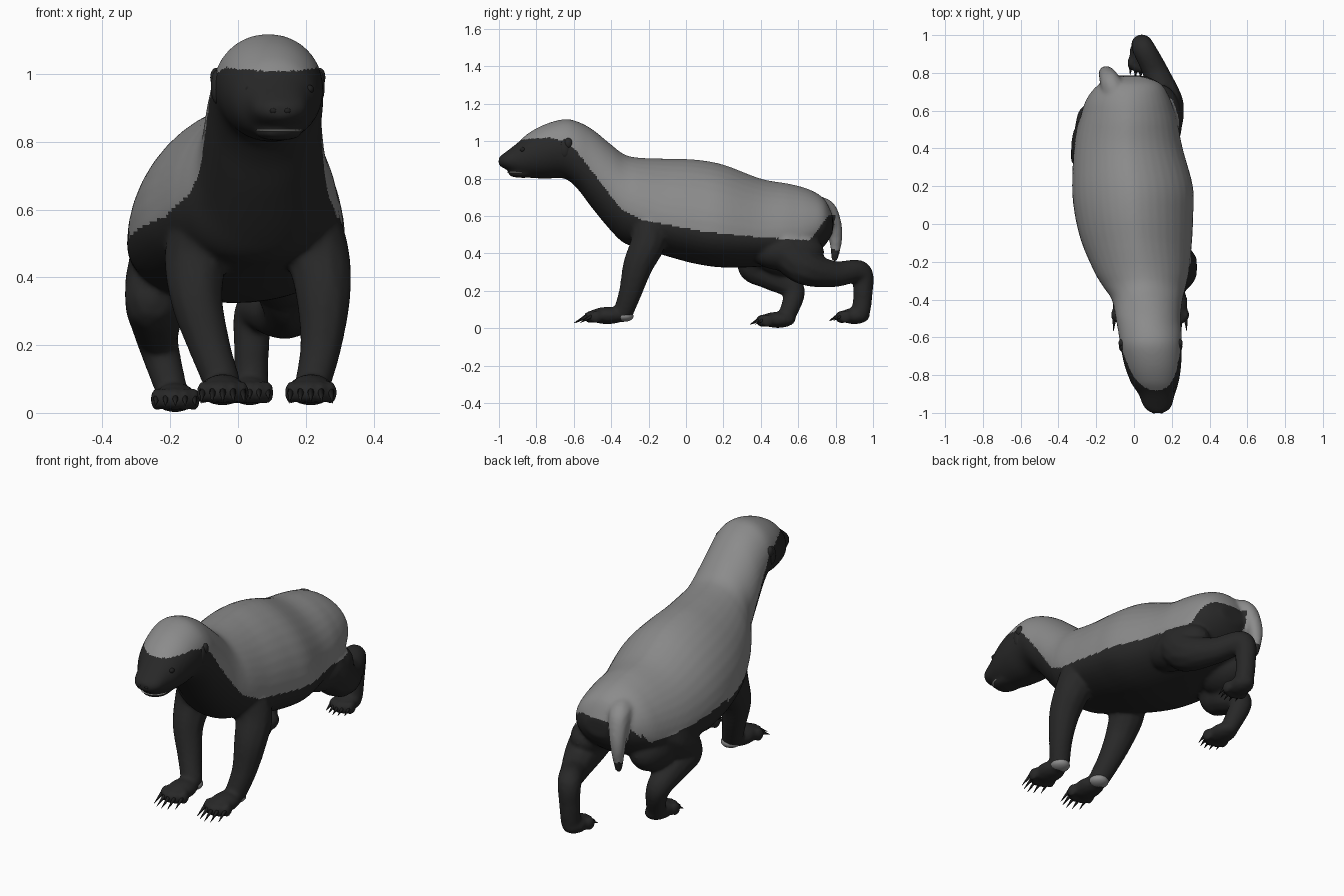
import bpy, bmesh, math
from mathutils import Vector, Matrix

if "Cube" in bpy.data.objects:
    bpy.data.objects.remove(bpy.data.objects["Cube"])


def material(name, v):
    m = bpy.data.materials.new(name)
    m.diffuse_color = (*v, 1)
    m.use_nodes = True
    m.node_tree.nodes["Principled BSDF"].inputs["Base Color"].default_value = m.diffuse_color
    return m


GREY = material("grey mantle", (0.26, 0.26, 0.26))
BLACK = material("black fur", (0.021, 0.021, 0.021))
DARK = material("dark eye and claw", (0.014, 0.014, 0.014))
PALE = material("pale teeth", (0.55, 0.55, 0.53))


def spline(rows, n):
    """Catmull-Rom resampling of rows of numbers."""
    out = []
    for i in range(len(rows) - 1):
        p0, p1 = rows[max(i - 1, 0)], rows[i]
        p2, p3 = rows[i + 1], rows[min(i + 2, len(rows) - 1)]
        for k in range(n):
            t = k / n
            out.append([0.5 * (2 * b + (c - a) * t + (2 * a - 5 * b + 4 * c - d) * t * t
                               + (3 * b - a - 3 * c + d) * t ** 3)
                        for a, b, c, d in zip(p0, p1, p2, p3)])
    return out + [list(rows[-1])]


def lerp_table(table, x):
    for (x0, y0), (x1, y1) in zip(table, table[1:]):
        if x <= x1:
            return y0 + (y1 - y0) * max(0, (x - x0) / (x1 - x0))
    return table[-1][1]


def blob(bm, co, r, sub=2):
    bmesh.ops.create_icosphere(bm, subdivisions=sub, radius=1,
                               matrix=Matrix.Translation(co) @ Matrix.Diagonal((*r, 1)))


def limb(bm, path):
    for x, y, z, r in spline(path, 9):
        blob(bm, (x, y, z), (r, r, r))


def finish(bm, name, mats):
    me = bpy.data.meshes.new(name)
    bmesh.ops.recalc_face_normals(bm, faces=bm.faces)
    bm.to_mesh(me)
    bm.free()
    for m in mats:
        me.materials.append(m)
    me.polygons.foreach_set("use_smooth", [True] * len(me.polygons))
    ob = bpy.data.objects.new(name, me)
    bpy.context.collection.objects.link(ob)
    return ob


# Head, neck and trunk: sections (y, centre x, half width, top z, bottom z)
SECTIONS = [
    (-1.0, .125, .035, .915, .87), (-.97, .125, .072, .938, .853), (-.90, .12, .097, .992, .82),
    (-.84, .11, .126, 1.045, .805), (-.75, .10, .15, 1.092, .80), (-.65, .09, .161, 1.118, .80),
    (-.58, .085, .167, 1.105, .745), (-.50, .075, .172, 1.063, .64), (-.40, .07, .188, .982, .52),
    (-.33, .055, .22, .93, .455), (-.25, .04, .252, .912, .43), (-.10, .015, .292, .907, .385),
    (.05, 0, .314, .902, .345), (.2, -.008, .32, .875, .325), (.4, -.03, .288, .80, .33),
    (.55, -.03, .258, .773, .35), (.66, -.03, .222, .742, .38), (.74, -.02, .165, .69, .44),
    (.785, -.01, .07, .60, .51)]
# Height of the widest point within a section (mid on the head, low on the trunk)
WIDEST = [(-.5, .5), (-.15, .33), (.3, .31), (.6, .34), (.8, .5)]
# Power of the upper half: above 1 slopes the flanks inwards like a roof
SLOPE = [(-.45, .97), (-.1, 1.2), (.5, 1.2), (.75, 1.05)]
bm = bmesh.new()
rings = []
for y, cx, hw, zt, zb in spline(SECTIONS, 5):
    ring = []
    zc = zb + (zt - zb) * lerp_table(WIDEST, y)
    for k in range(40):
        a = 2 * math.pi * k / 40
        c, s = math.cos(a), math.sin(a)
        rise = zt - zc if s > 0 else zc - zb
        p = lerp_table(SLOPE, y) if s > 0 else .95
        ring.append(bm.verts.new((cx + hw * math.copysign(abs(c) ** p, c), y, zc + rise * s)))
    rings.append(ring)
for a, b in zip(rings, rings[1:]):
    for k in range(40):
        bm.faces.new((a[k], a[(k + 1) % 40], b[(k + 1) % 40], b[k]))
bm.faces.new(rings[0])
bm.faces.new(rings[-1][::-1])
bmesh.ops.recalc_face_normals(bm, faces=bm.faces)

# Lower jaw and muzzle
blob(bm, (.12, -.87, .825), (.072, .085, .022))
blob(bm, (.125, -.975, .90), (.045, .03, .028))

# Front legs
limb(bm, [(.18, -.20, .60, .105), (.235, -.20, .47, .097), (.252, -.255, .34, .083),
          (.245, -.295, .2, .064), (.22, -.335, .085, .055)])
limb(bm, [(-.08, -.21, .60, .11), (-.122, -.20, .47, .099), (-.122, -.255, .34, .08),
          (-.085, -.295, .2, .064), (-.045, -.335, .085, .055)])
# Hind legs: left one tucked forward, right one stretched back
limb(bm, [(-.16, .55, .49, .12), (-.215, .45, .43, .115), (-.25, .36, .335, .088),
          (-.243, .46, .28, .08), (-.235, .575, .205, .062), (-.20, .545, .08, .05)])
limb(bm, [(.09, .53, .47, .13), (.145, .55, .41, .115), (.165, .64, .325, .098),
          (.12, .79, .29, .072), (.05, .932, .30, .062), (.04, .945, .18, .054),
          (.04, .935, .09, .052)])
# Thigh masses lying flush on the flanks
blob(bm, (.14, .54, .41), (.115, .2, .105), 3)
blob(bm, (-.18, .52, .40), (.11, .17, .12), 3)

# Tail
limb(bm, [(-.08, .64, .64, .08), (-.12, .74, .635, .06), (-.14, .785, .56, .048),
          (-.15, .80, .47, .036), (-.15, .795, .375, .02)])

# Paws: (x, y, base z, half width, half length, half height, claw length)
PAWS = [(.215, -.42, .02, .07, .11, .048, .065), (-.045, -.42, .02, .07, .11, .048, .065),
        (-.185, .49, .0, .066, .10, .045, .04), (.035, .90, .02, .062, .085, .045, .04)]
claws = bmesh.new()
pads = bmesh.new()
for x, y, z, w, l, h, cl in PAWS:
    blob(bm, (x, y, z + h), (w, l, h))
    for i in range(-2, 3):
        tx = x + i * w * .42
        ty = y - l * (.84 - .07 * i * i)
        blob(bm, (tx, ty, z + .04), (.019, .036, .036))
        # each claw is a slim cone pointing forward and down
        d = Vector((i * .04, -1, -.55)).normalized()
        rot = d.to_track_quat('Z', 'Y').to_matrix().to_4x4()
        pos = Vector((tx, ty - .02, z + .045)) + d * cl / 2
        bmesh.ops.create_cone(claws, segments=8, radius1=.012, radius2=.001, depth=cl + .02,
                              cap_ends=True, matrix=Matrix.Translation(pos) @ rot)
    if y < 0:
        blob(pads, (x + .005, y + .09, z + .045), (.05, .05, .03), 3)
finish(claws, "claws", [DARK])
finish(pads, "wrist_pads", [GREY])

# Fuse all body masses into one smooth skin
raw = finish(bm, "raw_body", [])
mod = raw.modifiers.new("fuse", 'REMESH')
mod.mode = 'VOXEL'
mod.voxel_size = .01
sm = raw.modifiers.new("soften", 'SMOOTH')
sm.factor = .5
sm.iterations = 8
dg = bpy.context.evaluated_depsgraph_get()
skin = bpy.data.meshes.new_from_object(raw.evaluated_get(dg))
bpy.data.objects.remove(raw)
skin.name = "body"
skin.materials.clear()
skin.materials.append(BLACK)
skin.materials.append(GREY)

# Mantle: grey above a line that follows the length of the animal, plus most of the tail
LINE = [(-1, 1.0), (-.73, 1.02), (-.66, 1.0), (-.6, .965), (-.51, .85), (-.35, .64),
        (-.24, .58), (.08, .52), (.29, .495), (.56, .475), (.66, .47), (.76, .60), (.9, .62)]
for p in skin.polygons:
    x, y, z = p.center
    tail = y > .745 and -.22 < x < -.09 and z > .42
    left = .02 if x < 0 and .1 < y < .7 else 0
    p.material_index = int(z > lerp_table(LINE, y) + left or tail)
    p.use_smooth = True
body = bpy.data.objects.new("body", skin)
bpy.context.collection.objects.link(body)

# Ears, eyes and nostrils in pairs
ears, eyes = bmesh.new(), bmesh.new()
for s in (-1, 1):
    blob(ears, (.088 + s * .15, -.648, .962), (.018, .028, .05), 3)
    blob(ears, (.088 + s * .154, -.63, .99), (.016, .022, .028), 3)
    blob(eyes, (.122 + s * .088, -.872, .955), (.014, .016, .013), 3)
    blob(eyes, (.125 + s * .02, -.995, .892), (.011, .008, .009), 3)
finish(ears, "ears", [BLACK])
finish(eyes, "eyes_and_nostrils", [DARK])

# Teeth showing in the mouth slit
teeth = bmesh.new()
blob(teeth, (.122, -.89, .834), (.07, .068, .007), 3)
finish(teeth, "teeth", [PALE])
